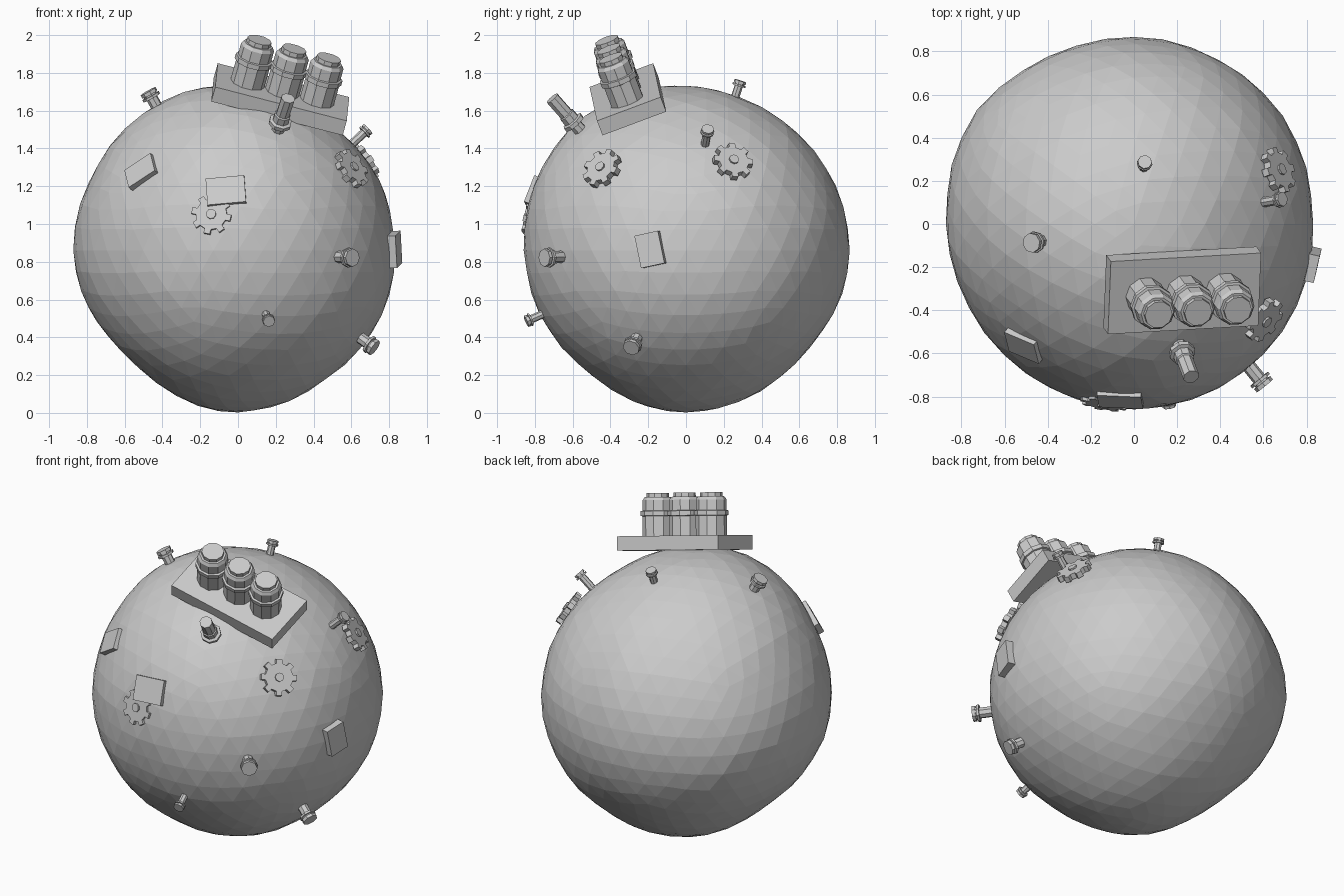
import bpy, bmesh, math
from mathutils import Vector, Matrix, noise

if "Cube" in bpy.data.objects:
    bpy.data.objects.remove(bpy.data.objects["Cube"])

C = Vector((0, 0, 0.86))  # centre of the ball


def finish(name, bm, mat=None):
    bmesh.ops.recalc_face_normals(bm, faces=bm.faces)
    me = bpy.data.meshes.new(name)
    bm.to_mesh(me)
    bm.free()
    ob = bpy.data.objects.new(name, me)
    bpy.context.collection.objects.link(ob)
    if mat:
        ob.matrix_world = mat
    return ob


def frame(n, along=(0, 0, 1), shift=(0, 0, 0)):
    """Local z points outward from the ball centre, local x follows 'along'."""
    n = Vector(n).normalized()
    a = Vector(along)
    x = (a - n * a.dot(n)).normalized()
    m = Matrix((x, n.cross(x), n)).transposed().to_4x4()
    m.translation = C
    return m @ Matrix.Translation(shift)


def lathe(name, profile, sides, mat):
    """Closed solid from (radius, height) rings."""
    bm = bmesh.new()
    rings = [[bm.verts.new((r * math.cos(math.tau * i / sides), r * math.sin(math.tau * i / sides), h))
              for i in range(sides)] for r, h in profile]
    for a, b in zip(rings, rings[1:]):
        for i in range(sides):
            j = (i + 1) % sides
            bm.faces.new((a[i], a[j], b[j], b[i]))
    bm.faces.new(rings[0])
    bm.faces.new(rings[-1])
    return finish(name, bm, mat)


def plate(name, n, along, size, dist):
    bm = bmesh.new()
    bmesh.ops.create_cube(bm, size=1)
    bmesh.ops.scale(bm, vec=size, verts=bm.verts)
    return finish(name, bm, frame(n, along, (0, 0, dist)))


def gear(name, n, along, dist, r=0.11, teeth=8, t=0.035):
    bm = bmesh.new()
    step = math.tau / teeth
    pts = []
    for k in range(teeth):
        for f, rad in ((-.27, .77), (-.2, 1), (.2, 1), (.27, .77)):
            a = (k + f) * step
            pts.append(bm.verts.new((r * rad * math.cos(a), r * rad * math.sin(a), 0)))
    face = bm.faces.new(pts)
    ext = bmesh.ops.extrude_face_region(bm, geom=[face])
    bmesh.ops.translate(bm, vec=(0, 0, t), verts=[v for v in ext["geom"] if isinstance(v, bmesh.types.BMVert)])
    finish(name, bm, frame(n, along, (0, 0, dist - t)))
    lathe(name + "_hub", [(.027, dist - .01), (.027, dist + .01)], 8, frame(n, along))


# Lumpy faceted ball: broad bulges (+) and dents (-) plus fine noise
bulges = [((-1, 0, 0), .012), ((1, 0, 0), -.022), ((-.5, 0, .87), .03), ((-.82, .57, 0), .04),
          ((.57, 0, -.82), -.03), ((-.7, 0, -.7), -.045), ((0, .72, -.68), -.022),
          ((0, -.7, -.7), -.025), ((0, -.5, .86), .03), ((0, -.85, .5), .02),
          ((0, 1, 0), .013), ((.68, 0, .73), -.025), ((.05, 0, -1), .015)]
bulges = [(Vector(d).normalized(), k) for d, k in bulges]
bm = bmesh.new()
bmesh.ops.create_icosphere(bm, subdivisions=4, radius=1)
for v in bm.verts:
    d = v.co.normalized()
    r = .855 + sum(k * math.exp((d.dot(b) - 1) * 9) for b, k in bulges) + .007 * noise.noise(d * 4)
    v.co = C + d * r
    v.co.z = max(v.co.z, 0)
finish("ball_body", bm)

# Tilted turret base with three canisters
N, U = (.252, -.347, .902), (.966, .055, -.249)
plate("canister_base", N, U, (.72, .36, .085), .886)
can = [(.092, .92), (.092, 1.045), (.102, 1.048), (.102, 1.075), (.09, 1.078),
       (.09, 1.14), (.078, 1.158), (.066, 1.158), (.066, 1.182)]
for i in (-1, 0, 1):
    lathe(f"canister_{i + 2}", can, 10, frame(N, U, (i * .19, 0, 0)))

# Upright post with a collar at its foot
lathe("front_post", [(.035, .84), (.035, .915), (.062, .918), (.062, .94), (.045, .945), (.045, .985),
                     (.038, .99), (.038, 1.105)], 8, frame((.24, -.641, .729)))

# Bolts: (direction, tip distance, head radius)
bolts = [((-.49, -.09, .867), .972, .046), ((.05, .287, .895), .945, .033),
         ((.685, .115, .64), .95, .034), ((.628, -.777, -.04), .966, .048),
         ((.77, -.31, -.55), .935, .046), ((.175, -.9, -.4), .94, .032)]
for k, (d, tip, r) in enumerate(bolts):
    q = r * .42
    lathe(f"bolt_{k + 1}", [(.68 * r, .8), (.68 * r, tip - 2.1 * q), (1.1 * r, tip - 2.1 * q),
                            (1.1 * r, tip - 1.4 * q), (.8 * r, tip - 1.4 * q), (.8 * r, tip - q),
                            (r, tip - q), (r, tip)], 8, frame(d))

# Small rectangular patches
plate("patch_left", (-.59, -.65, .48), (.145, -.061, .095), (.175, .13, .04), .865)
plate("patch_front", (-.073, -.93, .36), (.205, 0, .015), (.205, .15, .04), .868)
plate("patch_right", (.975, -.222, .006), (0, -.037, .17), (.175, .13, .05), .848)

# Gears lying on the surface
gear("gear_right_front", (.61, -.45, .44), (0, .2, 1), .882)
gear("gear_right_back", (.675, .25, .475), (0, .1, 1), .872, .108)
gear("gear_front", (-.14, -.83, .19), (.2, 0, 1), .874, .108)
